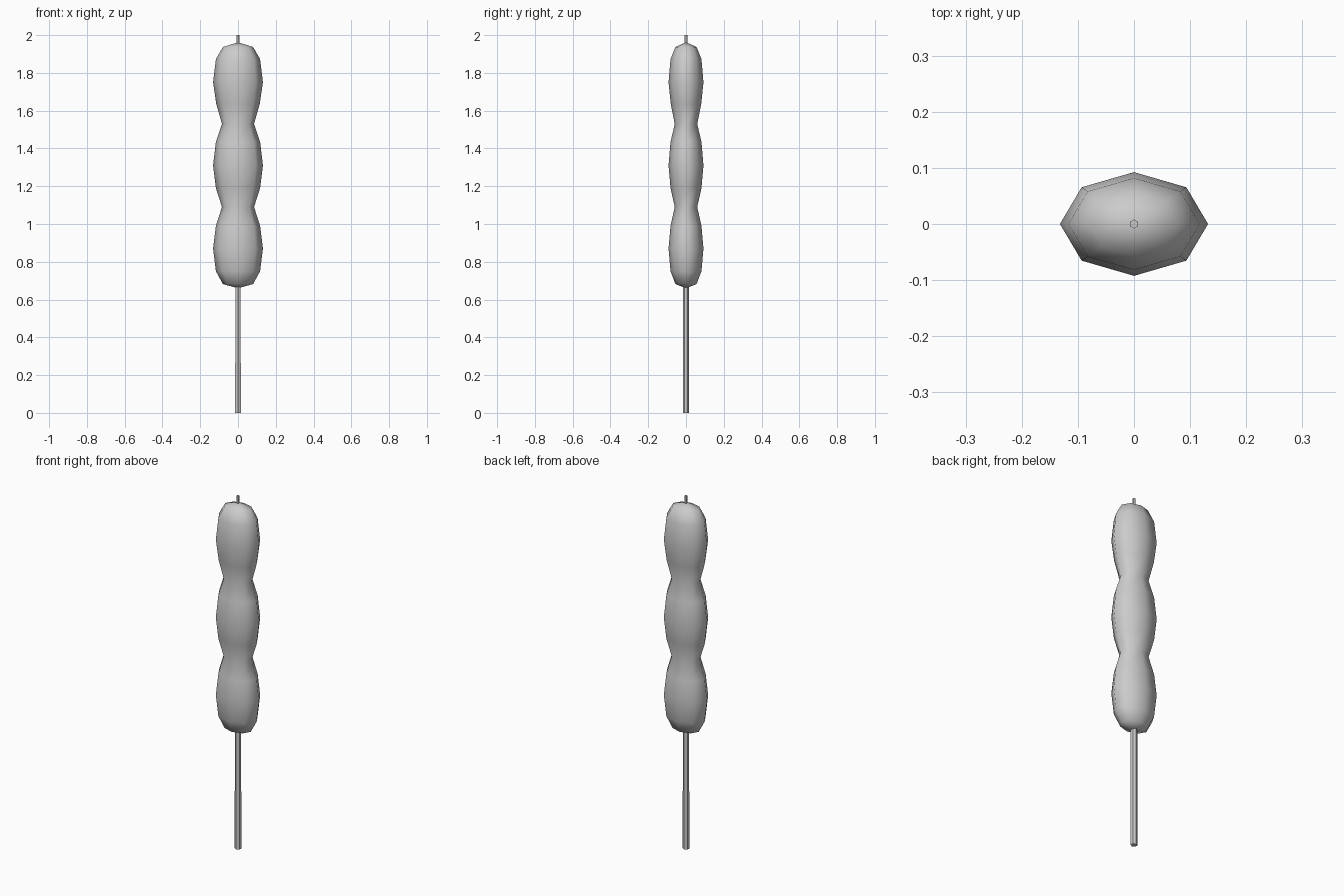
import bpy, bmesh
from math import cos, sin, tau

if "Cube" in bpy.data.objects:
    bpy.data.objects.remove(bpy.data.objects["Cube"])


def lathe(name, profile, sides, y_scale=1.0, phase=0.0, angle=0.7):
    """Stack of elliptical rings (radius, z) closed at both ends."""
    bm = bmesh.new()
    rings = []
    for r, z in profile:
        if r == 0:
            rings.append([bm.verts.new((0, 0, z))])
        else:
            rings.append([bm.verts.new((r * cos(phase + tau * i / sides),
                                        r * y_scale * sin(phase + tau * i / sides), z))
                          for i in range(sides)])
    for a, b in zip(rings, rings[1:]):
        for i in range(sides):
            j = (i + 1) % sides
            loop = [a[i % len(a)], a[j % len(a)], b[j % len(b)], b[i % len(b)]]
            bm.faces.new(list(dict.fromkeys(loop)))
    bmesh.ops.recalc_face_normals(bm, faces=bm.faces)
    mesh = bpy.data.meshes.new(name)
    bm.to_mesh(mesh)
    bm.free()
    obj = bpy.data.objects.new(name, mesh)
    bpy.context.collection.objects.link(obj)
    bpy.ops.object.select_all(action='DESELECT')
    obj.select_set(True)
    bpy.context.view_layer.objects.active = obj
    bpy.ops.object.shade_smooth_by_angle(angle=angle)
    return obj


# Three fused lobes, flattened front to back
lobes = [(0, 0.66), (0.08, 0.682), (0.117, 0.75), (0.132, 0.87), (0.117, 0.99),
         (0.085, 1.09), (0.117, 1.19), (0.132, 1.31), (0.117, 1.435),
         (0.085, 1.53), (0.115, 1.635), (0.132, 1.75), (0.117, 1.873),
         (0.08, 1.937), (0, 1.962)]
lathe("skewered_lobes", lobes, 8, y_scale=0.70, angle=1.2)

# Stick running through the lobes, thin at the tip
stick = [(0, 0), (0.017, 0), (0.0165, 0.70), (0.008, 1.90), (0.008, 2.0), (0, 2.0)]
lathe("stick", stick, 6, phase=tau / 4)
